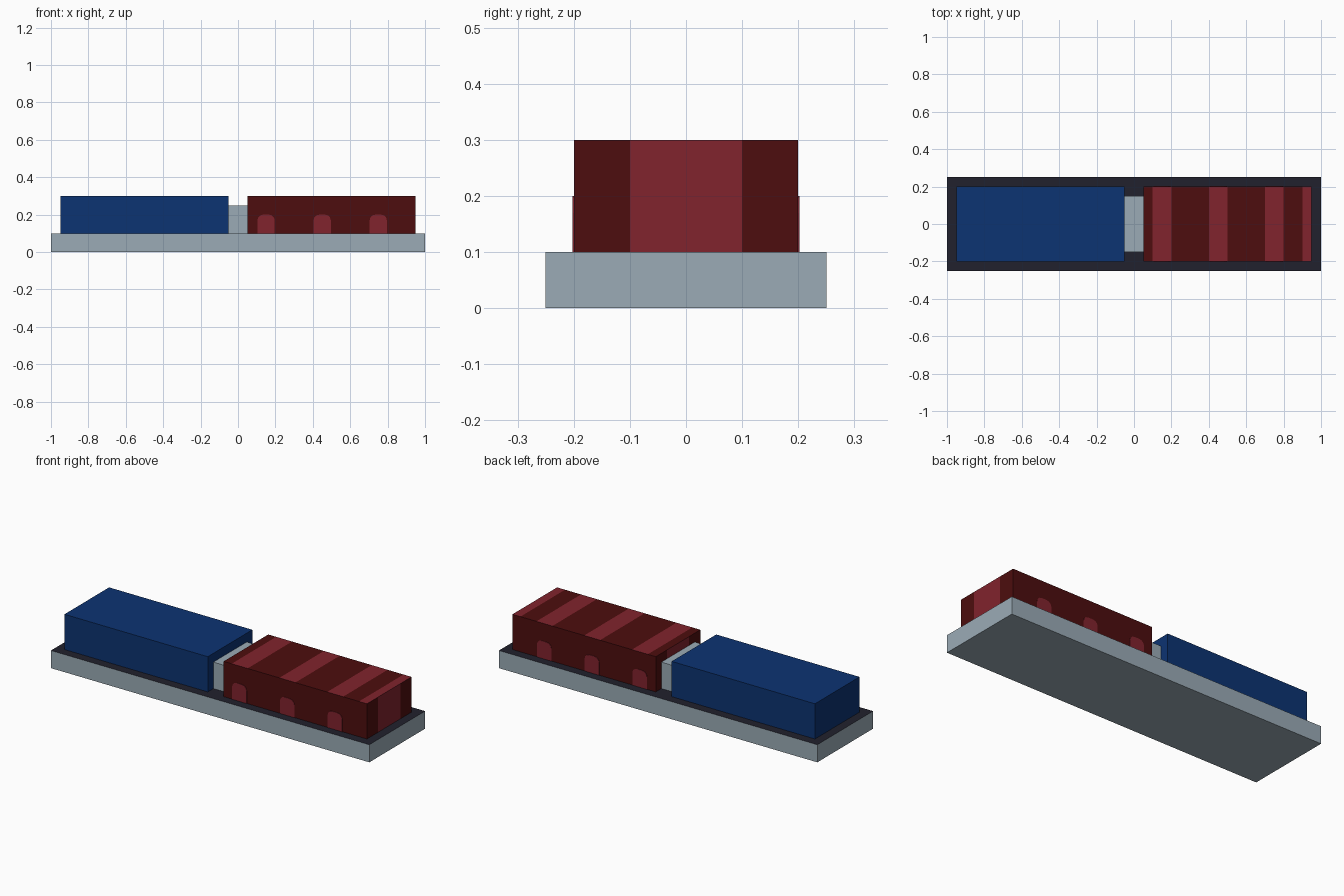
import bpy, bmesh, math
from mathutils import Vector

cube = bpy.data.objects.get("Cube")
if cube:
    bpy.data.objects.remove(cube, do_unlink=True)


def material(name, r, g, b):
    lin = [((c / 255 + 0.055) / 1.055) ** 2.4 for c in (r, g, b)] + [1.0]
    m = bpy.data.materials.new(name)
    m.use_nodes = True
    m.diffuse_color = lin
    bsdf = next(n for n in m.node_tree.nodes if n.type == 'BSDF_PRINCIPLED')
    bsdf.inputs["Base Color"].default_value = lin
    return m


GREY = material("light grey", 155, 171, 182)
BLACK = material("dark slate", 33, 33, 45)
BLUE = material("blue", 12, 51, 114)
DARK_RED = material("dark red", 77, 13, 14)
RED = material("crimson", 129, 35, 45)


def finish(name, bm, mats):
    bmesh.ops.recalc_face_normals(bm, faces=bm.faces)
    mesh = bpy.data.meshes.new(name)
    bm.to_mesh(mesh)
    bm.free()
    for m in mats:
        mesh.materials.append(m)
    obj = bpy.data.objects.new(name, mesh)
    bpy.context.collection.objects.link(obj)
    return obj


def box(name, lo, hi, mats, cuts=(), rule=None):
    """Box between two corners, sliced at (axis, position) and coloured by rule."""
    bm = bmesh.new()
    bmesh.ops.create_cube(bm, size=1)
    lo, hi = Vector(lo), Vector(hi)
    for v in bm.verts:
        v.co = (lo + hi) / 2 + v.co * (hi - lo)
    for axis, pos in cuts:
        n = Vector((0, 0, 0))
        n[axis] = 1
        bmesh.ops.bisect_plane(bm, geom=bm.verts[:] + bm.edges[:] + bm.faces[:],
                               plane_co=n * pos, plane_no=n)
    bm.normal_update()
    if rule:
        for f in bm.faces:
            f.material_index = int(rule(f.calc_center_median(), f.normal))
    return finish(name, bm, mats)


# Base slab with a dark top
box("base", (-1, -0.25, 0), (1, 0.25, 0.1), [GREY, BLACK],
    rule=lambda c, n: n.z > 0.5)

# Blue block and the grey link between the two blocks
box("blue_block", (-0.95, -0.2, 0.1), (-0.05, 0.2, 0.3), [BLUE])
box("connector", (-0.05, -0.15, 0.1), (0.05, 0.15, 0.25), [GREY])

# Red block: cross stripes on top, one upright stripe on each end
BANDS = [(0.1, 0.2), (0.4, 0.5), (0.7, 0.8), (0.9, 0.95)]


def striped(c, n):
    if n.z > 0.5:
        return any(a < c.x < b for a, b in BANDS)
    return abs(n.x) > 0.5 and abs(c.y) < 0.1


cuts = [(0, x) for band in BANDS for x in band if x < 0.95] + [(1, -0.1), (1, 0.1)]
box("red_block", (0.05, -0.2, 0.1), (0.95, 0.2, 0.3), [DARK_RED, RED], cuts, striped)


# Round-shouldered doorways on both long sides
def doorway(name, x, side, half=0.046, top=0.2, r=0.03):
    pts = [(-half, 0.1), (half, 0.1)]
    for s, start in ((1, 0), (-1, 90)):
        for i in range(4):
            a = math.radians(start + 30 * i)
            pts.append((s * (half - r) + r * math.cos(a), top - r + r * math.sin(a)))
    bm = bmesh.new()
    face = bm.faces.new([bm.verts.new((x + px, side * 0.199, pz)) for px, pz in pts])
    ext = bmesh.ops.extrude_face_region(bm, geom=[face])
    for v in ext["geom"]:
        if isinstance(v, bmesh.types.BMVert):
            v.co.y += side * 0.003
    finish(name, bm, [RED])


for i, (a, b) in enumerate(BANDS[:3], 1):
    for side, label in ((-1, "front"), (1, "back")):
        doorway(f"{label}_doorway_{i}", (a + b) / 2, side)
